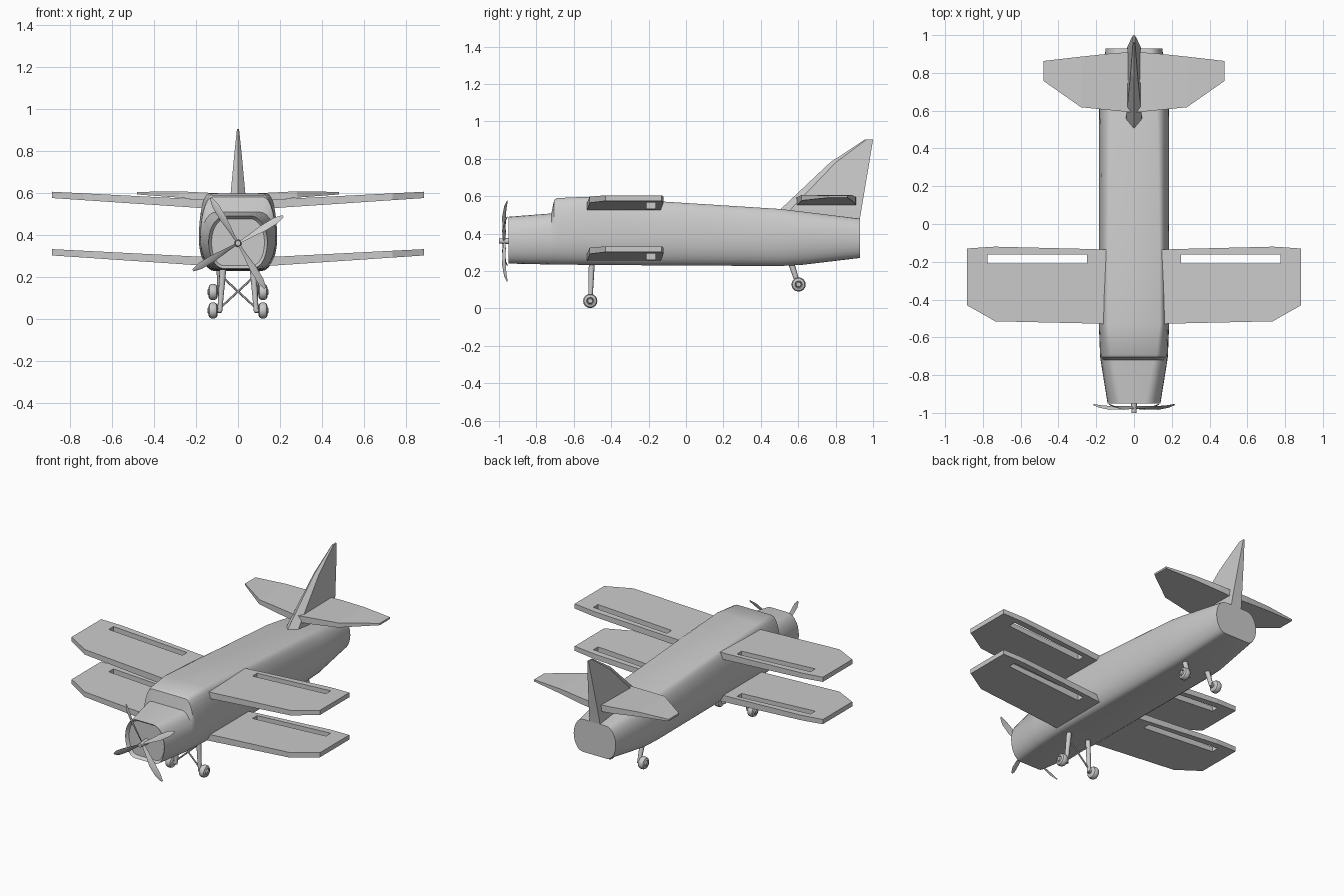
import bpy, bmesh, math
from mathutils import Vector, Matrix

if "Cube" in bpy.data.objects:
    bpy.data.objects.remove(bpy.data.objects["Cube"])


def finish(name, bm, mirror=False, smooth=None):
    bmesh.ops.recalc_face_normals(bm, faces=bm.faces)
    mesh = bpy.data.meshes.new(name)
    bm.to_mesh(mesh)
    bm.free()
    ob = bpy.data.objects.new(name, mesh)
    bpy.context.collection.objects.link(ob)
    if smooth:
        bpy.ops.object.select_all(action='DESELECT')
        ob.select_set(True)
        bpy.context.view_layer.objects.active = ob
        bpy.ops.object.shade_smooth_by_angle(angle=math.radians(smooth))
    if mirror:
        ob.modifiers.new("Mirror", 'MIRROR')
    return ob


def loft(bm, rings):
    """Skin closed rings of equal length and cap both ends."""
    vs = [[bm.verts.new(p) for p in r] for r in rings]
    n = len(vs[0])
    for a, b in zip(vs, vs[1:]):
        for i in range(n):
            j = (i + 1) % n
            bm.faces.new((a[i], a[j], b[j], b[i]))
    return bm.faces.new(vs[0]), bm.faces.new(vs[-1])


def slab(name, stations, hole=()):
    """Plank lofted over x stations (x, bottom z, thickness, y rows)."""
    bm = bmesh.new()
    low = [[bm.verts.new((x, y, z)) for y in ys] for x, z, t, ys in stations]
    top = [[bm.verts.new((x, y, z + t)) for y in ys] for x, z, t, ys in stations]
    for i in range(len(low) - 1):
        for j in range(len(low[0]) - 1):
            if (i, j) not in hole:
                for g in (low, top):
                    bm.faces.new((g[i][j], g[i + 1][j], g[i + 1][j + 1], g[i][j + 1]))
    pair = {a: b for la, ta in zip(low, top) for a, b in zip(la, ta)}
    for e in [e for e in bm.edges if len(e.link_faces) == 1 and e.verts[0] in pair]:
        a, b = e.verts
        bm.faces.new((a, b, pair[b], pair[a]))
    return finish(name, bm, mirror=True)


def rod(bm, a, b, r1, r2, sides=8):
    a, b = Vector(a), Vector(b)
    rot = (b - a).to_track_quat('Z', 'Y').to_matrix().to_4x4()
    bmesh.ops.create_cone(bm, cap_ends=True, segments=sides, radius1=r1, radius2=r2,
                          depth=(b - a).length,
                          matrix=Matrix.Translation((a + b) / 2) @ rot)


# fuselage: flat top and belly joined by elliptical sides
def section(y, w, tw, bw, zb, zm, zt, n=7):
    half = []
    for k in range(n + 1):
        a = math.pi / 2 * (1 - k / n)
        half.append((tw + (w - tw) * math.cos(a), zm + (zt - zm) * math.sin(a)))
    for k in range(1, n + 1):
        a = math.pi / 2 * k / n
        half.append((bw + (w - bw) * math.cos(a), zm + (zb - zm) * math.sin(a)))
    return [(x, y, z) for x, z in half] + [(-x, y, z) for x, z in reversed(half)]


bm = bmesh.new()
front, back = loft(bm, [section(*s) for s in (
    (-0.95, 0.14, 0.06, 0.07, 0.24, 0.365, 0.49),
    (-0.72, 0.177, 0.105, 0.10, 0.235, 0.37, 0.508),
    (-0.705, 0.179, 0.12, 0.10, 0.235, 0.38, 0.58),
    (-0.69, 0.18, 0.12, 0.10, 0.235, 0.38, 0.59),
    (-0.53, 0.186, 0.138, 0.11, 0.233, 0.385, 0.597),
    (-0.10, 0.186, 0.135, 0.11, 0.23, 0.385, 0.57),
    (0.50, 0.186, 0.125, 0.11, 0.227, 0.38, 0.532),
    (0.62, 0.184, 0.115, 0.11, 0.233, 0.38, 0.518),
    (0.93, 0.15, 0.08, 0.085, 0.27, 0.375, 0.48))])
# cowling opening
bmesh.ops.recalc_face_normals(bm, faces=bm.faces)
bmesh.ops.inset_region(bm, faces=[front], thickness=0.014)
bmesh.ops.translate(bm, vec=(0, 0.02, 0), verts=front.verts)
finish("fuselage", bm, smooth=30)

# slotted upper and lower wings with dihedral
for name, z0 in (("upper_wings", 0.525), ("lower_wings", 0.252)):
    st = []
    for x, lead, trail in ((0.10, -0.53, -0.137), (0.25, -0.526, -0.132),
                           (0.735, -0.515, -0.12), (0.775, -0.492, -0.122),
                           (0.885, -0.43, -0.13)):
        f = (x - 0.14) / 0.745
        st.append((x, z0 + 0.05 * f, 0.042 - 0.012 * f, (lead, -0.21, -0.162, trail)))
    slab(name, st, hole={(1, 1), (2, 1)})

# tailplane
slab("tailplane", [
    (0.0, 0.55, 0.042, (0.59, 0.65, 0.91)),
    (0.10, 0.558, 0.04, (0.60, 0.66, 0.905)),
    (0.28, 0.577, 0.03, (0.618, 0.68, 0.886)),
    (0.48, 0.592, 0.012, (0.758, 0.79, 0.863))])

# tail fin: pointed front, blunt rear
bm = bmesh.new()
loft(bm, [[(0, y0, z), (w, y1, z), (w * 0.85, y2, z), (-w * 0.85, y2, z), (-w, y1, z)]
          for z, y0, y1, y2, w in ((0.45, 0.42, 0.48, 0.925, 0.045),
                                   (0.53, 0.505, 0.56, 0.938, 0.041),
                                   (0.78, 0.77, 0.80, 0.98, 0.018),
                                   (0.903, 0.955, 0.965, 1.0, 0.005))])
finish("tail_fin", bm)

# propeller: hub and four twisted blades
C = Vector((0, -0.972, 0.36))
bm = bmesh.new()
rod(bm, (0, -1.0, C.z), (0, -0.925, C.z), 0.013, 0.018, 12)
finish("propeller_hub", bm, smooth=30)
bm = bmesh.new()
for k in range(4):
    rot = Matrix.Rotation(-math.radians(31 + 90 * k), 3, 'Y')
    rings = []
    for r, w, twist, dy in ((0.0, 0.008, 55, 0), (0.06, 0.012, 45, 0),
                            (0.14, 0.019, 30, -0.002), (0.21, 0.017, 20, 0.006),
                            (0.25, 0.006, 15, 0.016)):
        c, s = math.cos(math.radians(twist)), math.sin(math.radians(twist))
        rings.append([C + rot @ Vector((r, dy + u * w * s + v * c, u * w * c - v * s))
                      for u, v in ((1, 0), (0, 0.003), (-1, 0), (0, -0.003))])
    loft(bm, rings)
finish("propeller_blades", bm, smooth=40)

# wheels and legs, front and rear
for name, y, z, top in (("front", -0.512, 0.04, (0.07, -0.503, 0.26)),
                        ("rear", 0.602, 0.128, (0.085, 0.56, 0.25))):
    bm = bmesh.new()
    prof = ((0.097, 0.022), (0.103, 0.034), (0.112, 0.038), (0.127, 0.038),
            (0.136, 0.033), (0.141, 0.02), (0.136, 0.016), (0.146, 0.012))
    loft(bm, [[(x, y + r * math.cos(a * math.tau / 16), z + r * math.sin(a * math.tau / 16))
               for a in range(16)] for x, r in prof])
    finish(name + "_wheels", bm, mirror=True, smooth=35)
    bm = bmesh.new()
    rod(bm, top, (0.087, y, z - 0.008), 0.017, 0.012)
    rod(bm, (0.08, y, z), (0.115, y, z), 0.012, 0.012)
    finish(name + "_legs", bm, mirror=True, smooth=50)

# crossed braces between front legs
bm = bmesh.new()
for s in (-1, 1):
    rod(bm, (0.075 * s, -0.505, 0.20), (-0.082 * s, -0.511, 0.055), 0.005, 0.005, 6)
finish("front_braces", bm)
